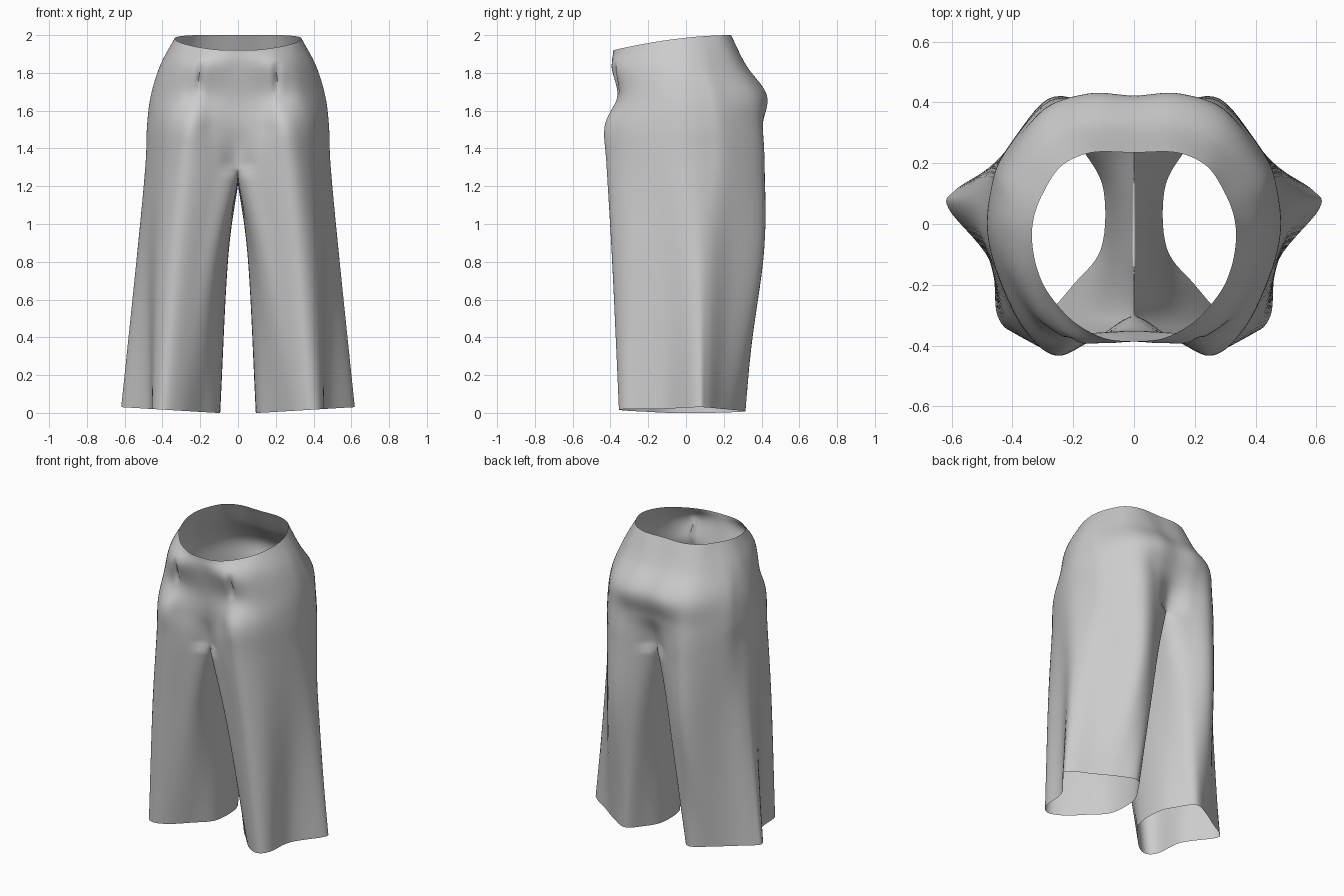
import bpy
import bmesh
import math
from mathutils import Vector

default_cube = bpy.data.objects.get("Cube")
if default_cube:
    bpy.data.objects.remove(default_cube, do_unlink=True)

# Half cross-sections, running front centre -> pleat -> side -> back centre
LEG_SECTIONS = [
    (0.0, [(.2, -.2), (.3, -.31), (.39, -.355), (.45, -.3), (.475, -.12), (.61, .05),
           (.59, .11), (.48, .18), (.36, .26), (.24, .315), (.16, .23)]),
    (0.8, [(.11, -.28), (.21, -.35), (.33, -.39), (.42, -.31), (.475, -.12), (.535, .03),
           (.52, .12), (.43, .23), (.29, .4), (.15, .37), (.08, .27)]),
    (1.3, [(0, -.305), (.12, -.37), (.27, -.42), (.37, -.34), (.45, -.17), (.49, -.02),
           (.475, .11), (.43, .23), (.28, .405), (.13, .39), (0, .31)]),
]
HIP_SECTIONS = [
    (1.52, [(0, -.345), (.13, -.375), (.25, -.43), (.36, -.34), (.44, -.18), (.48, -.03),
            (.47, .11), (.43, .22), (.29, .385), (.15, .405), (0, .385)]),
    (1.68, [(0, -.355), (.12, -.358), (.22, -.36), (.33, -.31), (.42, -.17), (.46, -.03),
            (.45, .1), (.42, .19), (.3, .36), (.15, .425), (0, .42)]),
    (1.84, [(0, -.385), (.1, -.392), (.2, -.385), (.3, -.31), (.38, -.17), (.41, -.04),
            (.405, .05), (.37, .14), (.27, .265), (.14, .315), (0, .315)]),
    (2.0, [(0, -.385), (.1, -.375), (.2, -.32), (.28, -.23), (.318, -.15), (.335, -.06),
           (.33, .02), (.3, .1), (.24, .19), (.14, .235), (0, .235)]),
]
# Inner leg columns from hem to crotch, back one first
INSEAMS = [
    [(.1, .11, 0), (.055, .1, .8), (0, .1, 1.22)],
    [(.108, -.08, 0), (.062, -.1, .8), (0, -.1, 1.23)],
]
ROW_STEPS, COLUMN_STEPS = 10, 7


def spline(points, steps, before=None, after=None):
    """Smooth path through the points; before and after steer its ends."""
    pts = [Vector(p) for p in points]
    first = before if before is not None else pts[0] * 2 - pts[1]
    last = after if after is not None else pts[-1] * 2 - pts[-2]
    pts = [first] + pts + [last]
    path = []
    for a, b, c, d in zip(pts, pts[1:], pts[2:], pts[3:]):
        for i in range(steps):
            t = i / steps
            path.append(b + (c - a) * (t / 2)
                        + (a * 2 - b * 5 + c * 4 - d) * (t * t / 2)
                        + (b * 3 - a - c * 3 + d) * (t ** 3 / 2))
    path.append(pts[-2].copy())
    return path


def edge_height(x, y, z):
    """Dip the waist towards the front and lift the hem at the side."""
    if z == 2.0:
        return 2 - .08 * min(1, max(0, (.235 - y) / .62)) ** 1.8
    if z == 0:
        return max(0, x - .11) * .06
    return z


def mirrored(p):
    return Vector((-p.x, p.y, p.z))


def add_dart(p):
    """Press a narrow tuck into the front below the waist."""
    if p.y < -.2:
        fade = max(0, 1 - ((p.z - 1.77) / .09) ** 2)
        p.y += .022 * fade * math.exp(-((p.x - .205) / .014) ** 2)
    return p


# Run each column of the cloth from hem to waist
sections = LEG_SECTIONS + HIP_SECTIONS
columns = []
for c in range(len(sections[0][1])):
    knots = [(*pts[c], edge_height(*pts[c], z)) for z, pts in sections]
    columns.append(spline(knots, ROW_STEPS))
inner_columns = [spline(knots, ROW_STEPS) for knots in INSEAMS]
crotch_row = ROW_STEPS * (len(LEG_SECTIONS) - 1)

# Cross the columns with smooth rows; leg rows close along the inseam
bm = bmesh.new()
rows, inner_rows = [], []
for r in range(len(columns[0])):
    knots = [col[r] for col in columns]
    if r >= crotch_row:
        knots[0].x = knots[-1].x = 0
        outer = spline(knots, COLUMN_STEPS,
                       mirrored(knots[1]), mirrored(knots[-2]))
    else:
        outer = spline(knots, COLUMN_STEPS,
                       inner_columns[1][r], inner_columns[0][r])
    rows.append([bm.verts.new(add_dart(p)) for p in outer])
    if r <= crotch_row:
        back, front = [col[r] for col in inner_columns]
        inner = spline([knots[-1], back, front, knots[0]], COLUMN_STEPS,
                       knots[-2], knots[1])[1:-1]
        for p in inner:
            p.x = 0 if r == crotch_row else max(0, p.x)
        inner_rows.append([rows[r][-1]] + [bm.verts.new(p) for p in inner]
                          + [rows[r][0]])


def skin(grid):
    for low, high in zip(grid, grid[1:]):
        for c in range(len(low) - 1):
            bm.faces.new((low[c], low[c + 1], high[c + 1], high[c]))


skin(rows)
skin(inner_rows)
for v in bm.verts:
    v.co.z = min(2, max(0, v.co.z))
    v.co.x = max(0, v.co.x)

mesh = bpy.data.meshes.new("trousers")
bm.to_mesh(mesh)
bm.free()
trousers = bpy.data.objects.new("trousers", mesh)
bpy.context.collection.objects.link(trousers)

# Plain grey cloth
cloth = bpy.data.materials.new("grey cloth")
cloth.use_nodes = True
grey = (.6, .6, .6, 1)
cloth.diffuse_color = grey
for node in cloth.node_tree.nodes:
    if node.type == "BSDF_PRINCIPLED":
        node.inputs["Base Color"].default_value = grey
mesh.materials.append(cloth)

# Smooth shading, then the other half
bpy.ops.object.select_all(action="DESELECT")
trousers.select_set(True)
bpy.context.view_layer.objects.active = trousers
bpy.ops.object.shade_smooth_by_angle(angle=math.radians(60))
mirror = trousers.modifiers.new("other_half", "MIRROR")
mirror.use_axis[0] = True
mirror.merge_threshold = .0005
